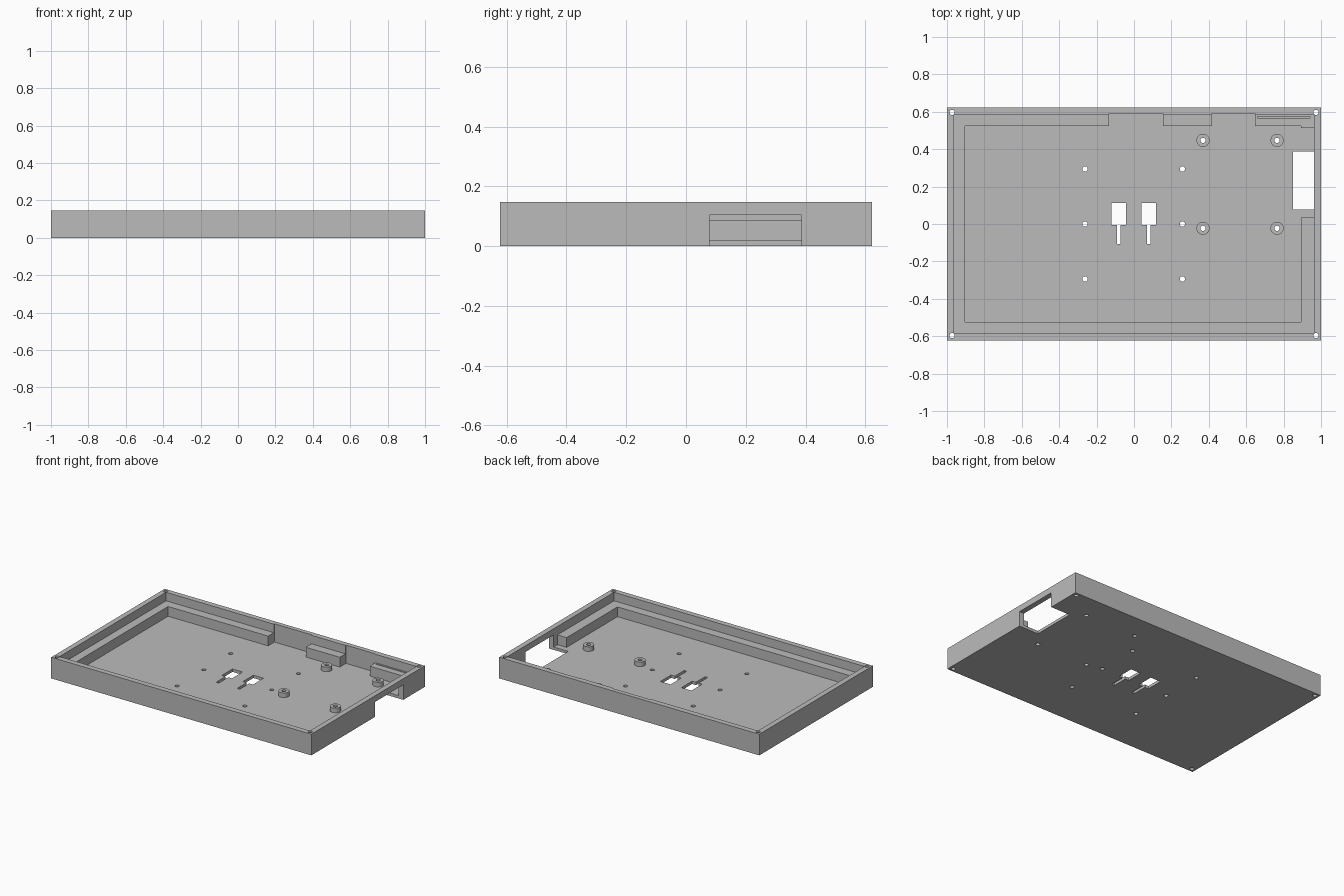
import bpy
import bmesh
from mathutils import Matrix

cube = bpy.data.objects.get("Cube")
if cube:
    bpy.data.objects.remove(cube, do_unlink=True)

grey = bpy.data.materials.new("plain grey")
grey.use_nodes = True
tone = (0.5, 0.5, 0.5, 1)
grey.diffuse_color = tone
grey.node_tree.nodes["Principled BSDF"].inputs["Base Color"].default_value = tone

HEIGHT, FLOOR, LEDGE, ABOVE = 0.147, 0.02, 0.088, 0.2


def make_object(name, bm):
    bmesh.ops.recalc_face_normals(bm, faces=bm.faces)
    mesh = bpy.data.meshes.new(name)
    bm.to_mesh(mesh)
    bm.free()
    mesh.materials.append(grey)
    obj = bpy.data.objects.new(name, mesh)
    bpy.context.scene.collection.objects.link(obj)
    return obj


def prism(name, outline, z0, z1):
    bm = bmesh.new()
    face = bm.faces.new([bm.verts.new((x, y, z0)) for x, y in outline])
    side = bmesh.ops.extrude_face_region(bm, geom=[face])["geom"]
    moved = [v for v in side if isinstance(v, bmesh.types.BMVert)]
    bmesh.ops.translate(bm, verts=moved, vec=(0, 0, z1 - z0))
    return make_object(name, bm)


def block(name, x0, x1, y0, y1, z0, z1):
    return prism(name, [(x0, y0), (x1, y0), (x1, y1), (x0, y1)], z0, z1)


def cylinder(name, x, y, radius, z0, z1, sides=24):
    bm = bmesh.new()
    bmesh.ops.create_cone(bm, cap_ends=True, segments=sides, radius1=radius,
                          radius2=radius, depth=z1 - z0,
                          matrix=Matrix.Translation((x, y, (z0 + z1) / 2)))
    return make_object(name, bm)


def combine(target, tool, operation="DIFFERENCE"):
    mod = target.modifiers.new("combine", "BOOLEAN")
    mod.operation, mod.solver, mod.object = operation, "EXACT", tool
    tool.hide_render = True
    bpy.context.view_layer.objects.active = target
    bpy.ops.object.modifier_apply(modifier=mod.name)
    bpy.data.objects.remove(tool, do_unlink=True)


# Outer shell
tray = block("enclosure_tray", -1, 1, -0.623, 0.623, 0, HEIGHT)

# Wide upper recess, leaving the thin rim
combine(tray, block("rim_recess", -0.963, 0.963, -0.585, 0.585, LEDGE, ABOVE))

# Deep pocket, with gaps in the ledge along the back and right
pocket = [(-0.904, -0.523), (0.893, -0.523), (0.893, 0.036), (0.963, 0.036),
          (0.963, 0.512), (0.893, 0.512), (0.893, 0.523), (0.647, 0.523),
          (0.647, 0.59), (0.417, 0.59), (0.417, 0.523), (0.155, 0.523),
          (0.155, 0.592), (-0.134, 0.592), (-0.134, 0.523), (-0.904, 0.523)]
combine(tray, prism("pocket", pocket, FLOOR, ABOVE))

# Narrow slit in the back right ledge
combine(tray, block("slit", 0.66, 0.941, 0.568, 0.574, 0.06, ABOVE))

# Opening through the right wall and floor
combine(tray, block("side_opening", 0.85, 1.1, 0.078, 0.387, -0.1, 0.104))

# Standoffs on the floor
standoffs = [(x, y) for x in (0.369, 0.765) for y in (-0.023, 0.447)]
for x, y in standoffs:
    combine(tray, cylinder("standoff", x, y, 0.035, 0.01, 0.052), "UNION")

# Screw holes in standoffs, floor and rim corners
floor_holes = [(x, y) for x in (-0.262, 0.259) for y in (-0.294, 0, 0.294)]
corner_holes = [(x, y) for x in (-0.973, 0.973) for y in (-0.597, 0.597)]
for x, y in standoffs + floor_holes + corner_holes:
    combine(tray, cylinder("screw_hole", x, y, 0.014, -0.1, ABOVE))

# Pair of keyhole slots in the centre
for x in (-0.082, 0.079):
    w, n = 0.039, 0.01
    slot = [(x - w, 0.112), (x - w, -0.005), (x - n, -0.005), (x - n, -0.108),
            (x + n, -0.108), (x + n, -0.005), (x + w, -0.005), (x + w, 0.112)]
    combine(tray, prism("keyhole_slot", slot, -0.1, 0.1))
